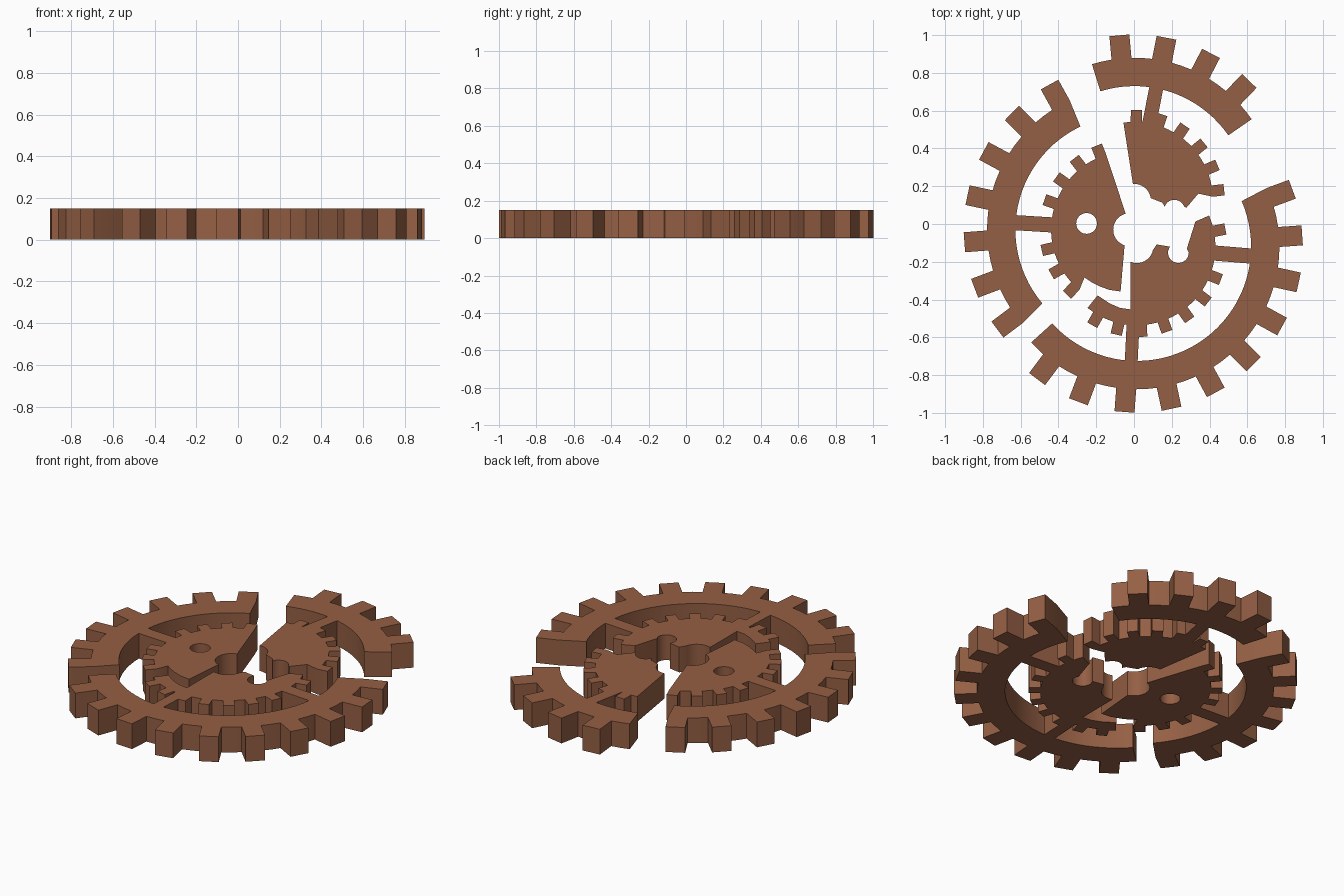
import bpy, bmesh
from math import sin, cos, asin, radians, degrees
from mathutils import Vector

if "Cube" in bpy.data.objects:
    bpy.data.objects.remove(bpy.data.objects["Cube"])

H = 0.15                                   # plate thickness
PITCH = 360 / 22
RING_IN, RING_OUT, RING_TIP, RING_HALF = 0.605, 0.755, 0.879, 0.053
DISC_OUT, DISC_TIP, DISC_HALF = 0.416, 0.479, 0.030
HUB, PIN = 0.087, 0.055

brown = bpy.data.materials.new("rusty_brown")
brown.diffuse_color = (0.30, 0.115, 0.058, 1)
brown.use_nodes = True
brown.node_tree.nodes["Principled BSDF"].inputs["Base Color"].default_value = brown.diffuse_color


def polar(c, r, a):
    return Vector((c[0] + r * cos(radians(a)), c[1] + r * sin(radians(a))))


def arc(c, r, a0, a1, step=4):
    n = max(1, round(abs(a1 - a0) / step))
    return [polar(c, r, a0 + (a1 - a0) * i / n) for i in range(n + 1)]


def toothed_arc(c, r, tip, half, a0, a1, teeth):
    """Counter-clockwise arc with straight-sided teeth."""
    base, top = degrees(asin(half / r)), degrees(asin(half / tip))
    pts, a = [], a0
    for t in teeth:
        if t - base > a + 0.3:
            pts += arc(c, r, a, t - base)
        else:
            pts.append(polar(c, r, t - base))
        pts += [polar(c, tip, t - top), polar(c, tip, t + top)]
        a = t + base
        if a > a1 - 0.3:
            pts.append(polar(c, r, a))
    if a1 > a + 0.3:
        pts += arc(c, r, a, a1)
    return pts


def plate(name, *outlines):
    """Filled flat outline (extra outlines are holes) with thickness."""
    cu = bpy.data.curves.new(name, 'CURVE')
    cu.dimensions, cu.fill_mode, cu.extrude = '2D', 'BOTH', H / 2
    for pts in outlines:
        s = cu.splines.new('POLY')
        s.points.add(len(pts) - 1)
        for p, v in zip(s.points, pts):
            p.co = (v[0], v[1], 0, 1)
        s.use_cyclic_u = True
    ob = bpy.data.objects.new(name, cu)
    bpy.context.collection.objects.link(ob)
    bpy.ops.object.select_all(action='DESELECT')
    ob.select_set(True)
    bpy.context.view_layer.objects.active = ob
    bpy.ops.object.convert(target='MESH')
    ob = bpy.context.view_layer.objects.active
    bm = bmesh.new()
    bm.from_mesh(ob.data)
    bmesh.ops.translate(bm, verts=bm.verts, vec=(0, 0, H / 2))
    bmesh.ops.remove_doubles(bm, verts=bm.verts, dist=0.0005)
    bmesh.ops.recalc_face_normals(bm, faces=bm.faces)
    bm.to_mesh(ob.data)
    bm.free()
    ob.data.materials.clear()
    ob.data.materials.append(brown)
    bpy.ops.object.shade_smooth_by_angle(angle=radians(25))


def ring(name, c, a0, a1, first, count):
    teeth = [first + PITCH * i for i in range(count)]
    plate(name, toothed_arc(c, RING_OUT, RING_TIP, RING_HALF, a0, a1, teeth)
          + arc(c, RING_IN, a1, a0))


def disc_edge(c, a0, a1, first, count):
    teeth = [first + PITCH * i for i in range(count)]
    return toothed_arc(c, DISC_OUT, DISC_TIP, DISC_HALF, a0, a1, teeth)


def spoke(name, c, angle, half=0.037):
    side = polar((0, 0), half, angle + 90)
    a, b = polar(c, DISC_OUT - 0.01, angle), polar(c, RING_IN + 0.01, angle)
    plate(name, [a - side, b - side, b + side, a + side])


TOP, LEFT, LOW = (0.002, 0.125), (-0.023, -0.03), (0.015, -0.12)

# broken outer ring, three pieces
ring("top_ring", TOP, 34.7, 107.3, 46.1, 4)
ring("left_ring", LEFT, 115.5, 220.2, 118.9, 7)
ring("lower_ring", LOW, -137.8, 23.5, -127.0, 10)

# spokes
spoke("top_spoke", TOP, 79)
spoke("left_spoke", LEFT, 176.5, 0.04)
spoke("right_spoke", LOW, -4.7, 0.04)
spoke("bottom_spoke", LOW, -92.8, 0.034)

# top hub piece: toothed edge, then the broken edge with hub and pin arcs
plate("top_hub", disc_edge(TOP, 3.2, 98, 6.8, 6)
      + arc(TOP, HUB, 95, 8, 8)
      + [(0.15, 0.113)]
      + arc((0.214, 0.073), PIN, 160, 20, 10)
      + [(0.278, 0.087), (0.341, 0.161)])

# left hub piece with one whole pin hole
plate("left_hub", disc_edge(LEFT, 107.5, 230, 111.5, 8)
      + [(-0.262, -0.283), (-0.22, -0.311), (-0.183, -0.33), (-0.13, -0.349),
         (-0.071, -0.357)]
      + arc(LEFT, HUB, 252, 104, 8),
      arc((-0.251, 0.003), PIN, 0, 350, 10))

# lower hub piece
plate("lower_hub", disc_edge(LOW, -128.8, 23.3, -119.6, 9)
      + [(0.325, 0.013), (0.28, -0.13)]
      + arc((0.235, -0.151), PIN, 0, -190, 10)
      + [(0.19, -0.12), (0.12, -0.108)]
      + arc(LOW, HUB, -13, -112, 8)
      + [(-0.019, -0.452), (-0.075, -0.444), (-0.13, -0.42), (-0.193, -0.378)])
